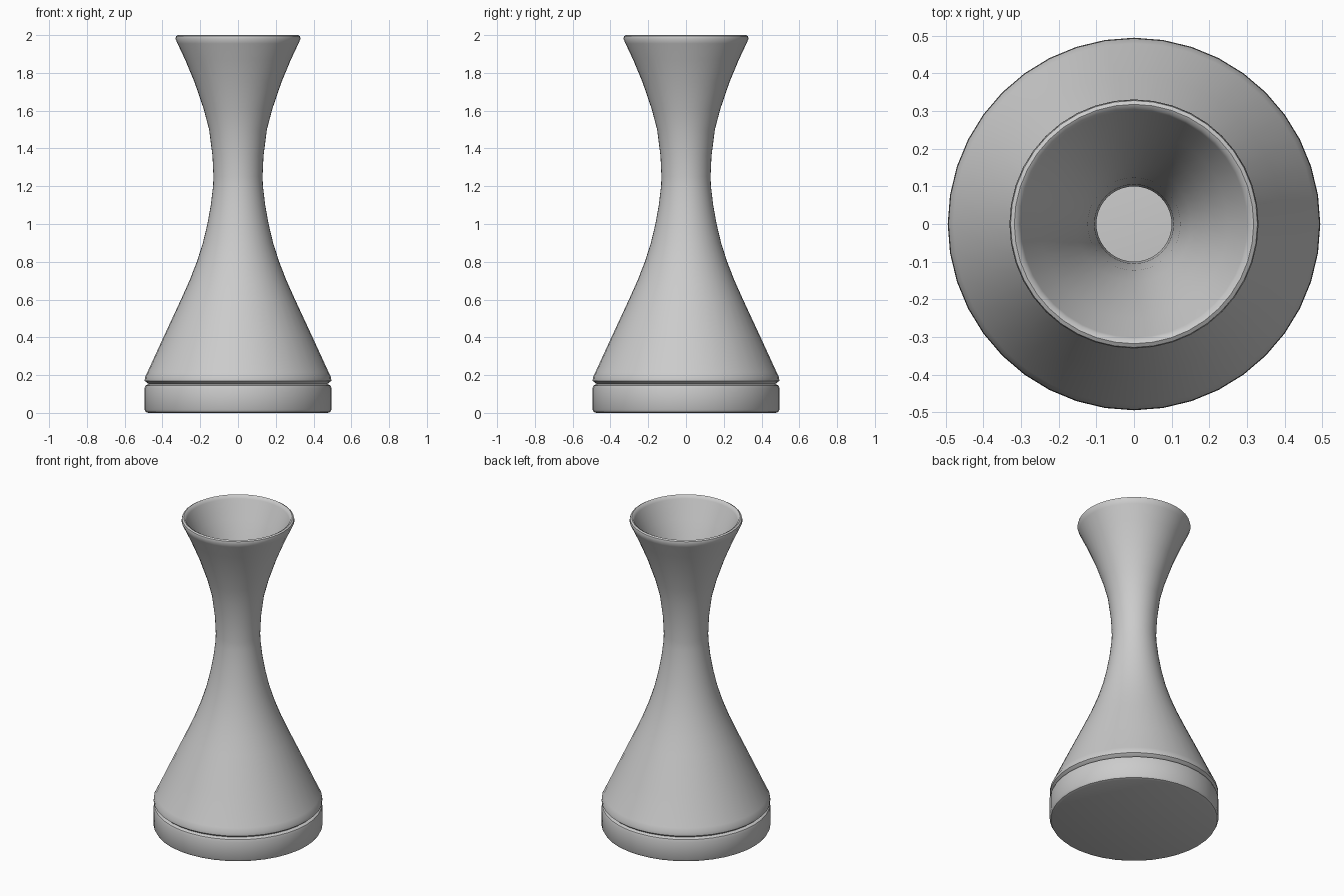
import bpy, bmesh, math

if "Cube" in bpy.data.objects:
    bpy.data.objects.remove(bpy.data.objects["Cube"])

grey = bpy.data.materials.new("light grey")
grey.diffuse_color = (0.6, 0.6, 0.6, 1)
grey.use_nodes = True
grey.node_tree.nodes["Principled BSDF"].inputs["Base Color"].default_value = grey.diffuse_color


def lathe(name, profile, sides=40):
    """Revolve a list of (radius, height) around z; radius 0 closes with a cap point."""
    bm = bmesh.new()
    rings = []
    for r, z in profile:
        if r == 0:
            rings.append([bm.verts.new((0, 0, z))] * sides)
        else:
            rings.append([bm.verts.new((r * math.cos(2 * math.pi * i / sides),
                                        r * math.sin(2 * math.pi * i / sides), z))
                          for i in range(sides)])
    for lo, hi in zip(rings, rings[1:]):
        for i in range(sides):
            j = (i + 1) % sides
            bm.faces.new(list(dict.fromkeys((lo[i], lo[j], hi[j], hi[i]))))
    bmesh.ops.recalc_face_normals(bm, faces=bm.faces)
    mesh = bpy.data.meshes.new(name)
    bm.to_mesh(mesh)
    bm.free()
    ob = bpy.data.objects.new(name, mesh)
    bpy.context.collection.objects.link(ob)
    mesh.materials.append(grey)
    bpy.ops.object.select_all(action='DESELECT')
    ob.select_set(True)
    bpy.context.view_layer.objects.active = ob
    bpy.ops.object.shade_smooth_by_angle(angle=math.radians(40))
    return ob


# solid base disc with softened rims
lathe("base_disc", [(0, 0), (0.475, 0), (0.488, 0.005), (0.495, 0.018),
                    (0.495, 0.13), (0.49, 0.145), (0.475, 0.153), (0, 0.153)])

# hollow hourglass body: outer wall going up, rounded lip, inner wall going down
outer = [(0.465, 0.15), (0.48, 0.158), (0.494, 0.17), (0.493, 0.19), (0.48, 0.215),
         (0.395, 0.4), (0.302, 0.6), (0.257, 0.7), (0.218, 0.8), (0.186, 0.9),
         (0.162, 1.0), (0.144, 1.1), (0.132, 1.2), (0.13, 1.25), (0.135, 1.36),
         (0.153, 1.5), (0.182, 1.61), (0.23, 1.75), (0.28, 1.87), (0.32, 1.955)]
lip = [(0.331, 1.98), (0.328, 1.994), (0.318, 2.0), (0.307, 1.994), (0.301, 1.98)]
inner = [(r - 0.03, z) for r, z in reversed(outer[4:-1])] + [(0.455, 0.16)]
profile = outer + lip + inner
lathe("hourglass_body", profile + [profile[0]])
